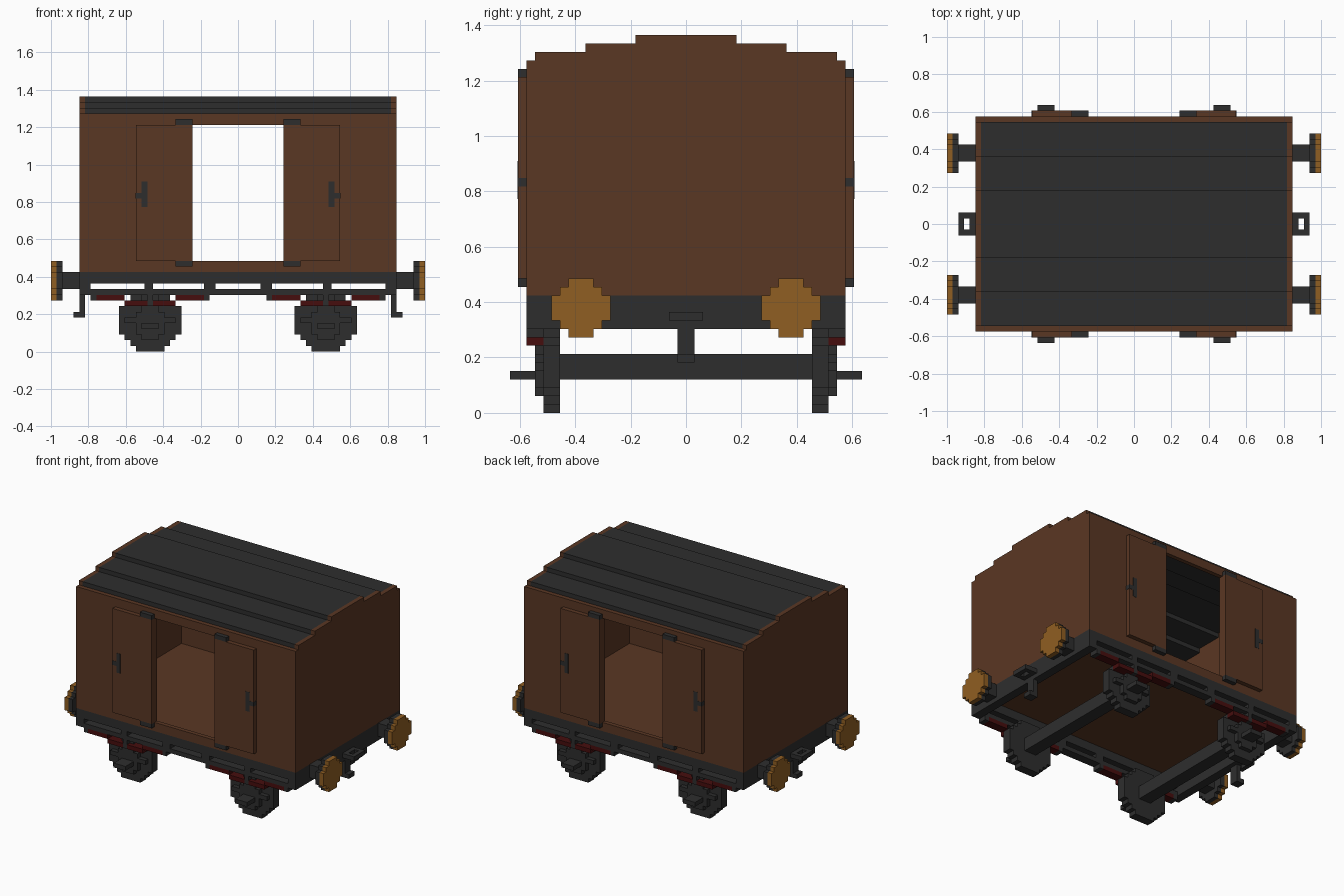
import bpy
import bmesh
from mathutils import Matrix

U = 2 / 66  # grid step: everything is built on this block size

if "Cube" in bpy.data.objects:
    bpy.data.objects.remove(bpy.data.objects["Cube"], do_unlink=True)


def material(name, rgb):
    m = bpy.data.materials.new(name)
    m.use_nodes = True
    m.diffuse_color = (*rgb, 1)
    bsdf = next(n for n in m.node_tree.nodes if n.type == "BSDF_PRINCIPLED")
    bsdf.inputs["Base Color"].default_value = (*rgb, 1)
    bsdf.inputs["Roughness"].default_value = 0.9
    return m


BROWN = material("wood brown", (0.102, 0.038, 0.017))
DARK = material("dark iron", (0.027, 0.027, 0.027))
ORANGE = material("buffer orange", (0.279, 0.112, 0.016))
RED = material("spring red", (0.061, 0.004, 0.004))


def blocks(name, mat, boxes, sx=1, sy=1):
    """One object from boxes ((x0, x1), (y0, y1), (z0, z1)) in grid steps."""
    bm = bmesh.new()
    for spans in boxes:
        (x0, x1), (y0, y1), (z0, z1) = spans
        size = Matrix.Diagonal((x1 - x0, y1 - y0, z1 - z0, 1))
        mid = (sx * (x0 + x1) / 2, sy * (y0 + y1) / 2, (z0 + z1) / 2)
        bmesh.ops.create_cube(bm, size=1, matrix=Matrix.Translation(mid) @ size)
    bmesh.ops.scale(bm, vec=(U, U, U), verts=bm.verts)
    me = bpy.data.meshes.new(name)
    bm.to_mesh(me)
    bm.free()
    me.materials.append(mat)
    ob = bpy.data.objects.new(name, me)
    bpy.context.collection.objects.link(ob)
    return ob


def around(c, r):
    return (c - r, c + r)


# Stepped roof: half width and top height of each tier
TIERS = [(18, 43), (12, 44), (6, 45)]
roof = []
for i, (w, top) in enumerate(TIERS):
    inner = TIERS[i + 1][0] - 1 if i < 2 else 0
    roof += [((-27, 27), (inner, w), (top - 1, top)),
             ((-27, 27), (-w, -inner), (top - 1, top))]
blocks("roof", DARK, roof)

# Floor
blocks("floor", BROWN, [((-27, 27), (-18, 18), (14, 15))])

for sx, end in ((1, "left"), (-1, "right")):
    # End walls rise to the roof outline
    blocks(end + "_end_wall", BROWN,
           [((27, 28), (-19, 19), (14, 42))] +
           [((27, 28), (-w, w), (top - 1, top)) for w, top in TIERS], sx)
    # End beam of the frame
    blocks(end + "_end_beam", DARK, [((26, 28), (-19, 19), (10, 14))], sx)
    # Coupling ring and hanging hook
    blocks(end + "_coupling_ring", DARK, [
        ((28, 31), (1, 2), (11, 12)), ((28, 31), (-2, -1), (11, 12)),
        ((28, 29), (-1, 1), (11, 12)), ((30, 31), (-1, 1), (11, 12))], sx)
    blocks(end + "_hook", DARK, [((27, 28), (-1, 1), (6, 10)),
                                 ((28, 29), (-1, 1), (6, 7))], sx)
    # Axle
    blocks(end + "_axle", DARK, [((14, 17), (-15, 15), (4, 7))], sx)

for sy, side in ((-1, "front"), (1, "back")):
    # Side wall around the doorway
    blocks(side + "_wall", BROWN, [
        ((-27, -8), (18, 19), (14, 42)), ((8, 27), (18, 19), (14, 42)),
        ((-8, 8), (18, 19), (14, 16)), ((-8, 8), (18, 19), (40, 42))], 1, sy)
    # Slotted side beam
    posts = [(-16.5, -15), (-6, -4), (4, 6), (15, 16.5)]
    blocks(side + "_side_beam", DARK,
           [((-26, 26), (17, 19), (12, 14)), ((-26, 26), (17, 19), (10, 11))] +
           [(p, (17, 19), (11, 12)) for p in posts], 1, sy)

    for sx, end in ((1, "left"), (-1, "right")):
        tag = f"{side}_{end}_"
        # Sliding door, guides and handle
        blocks(tag + "door", BROWN, [((8, 18), (19, 20), (16, 40))], sx, sy)
        blocks(tag + "door_guides", DARK, [((8, 11), (19, 20), (40, 41)),
                                           ((8, 11), (19, 20), (15, 16))], sx, sy)
        blocks(tag + "door_handle", DARK, [
            ((16, 17), (19.9, 20.05), (25.5, 30)),
            ((17, 18.05), (19, 20.05), (27, 28))], sx, sy)

        # Wheel, stepped disc with outer axle box
        c = 15.5
        disc = [(2.5, 5.5), (3.5, 4.5), (4.5, 3.5), (5.5, 2.5)]
        blocks(tag + "wheel", DARK,
               [(around(c, a), (15, 17), around(5.5, b)) for a, b in disc], sx, sy)
        blocks(tag + "axle_box", DARK, [
            (around(c, 1.5), (17, 18), (2, 10)),
            (around(c, 2.5), (17, 18), (3, 7)),
            (around(c, 4.5), (17, 18), (5, 6)),
            (around(c, 0.5), (17, 19), (8, 10)),
            (around(c, 1.5), (18, 21), (4, 5))], sx, sy)

        # Leaf spring and its end brackets
        spring, brackets = [], []
        for d in (-1, 1):
            def span(a, b):
                return tuple(sorted((c + d * a, c + d * b)))
            spring += [(span(4.5, 9.5), (17, 19), (9, 10)),
                       (span(0.5, 4.5), (17, 19), (8, 9))]
            brackets.append((span(9.5, 10.5), (17, 19), (9, 10)))
        blocks(tag + "spring", RED, spring, sx, sy)
        blocks(tag + "spring_brackets", DARK, brackets, sx, sy)

        # Buffer: square stalk, dark backing and coloured face
        b = 12.5
        pad = [(1.5, 3.5), (2.5, 2.5), (3.5, 1.5)]
        blocks(tag + "buffer_stalk", DARK,
               [((28, 31), around(b, 1.5), (11, 14))], sx, sy)
        for part, mat, x in (("backing", DARK, (31, 32)), ("face", ORANGE, (32, 33))):
            blocks(tag + "buffer_" + part, mat,
                   [(x, around(b, h), around(b, v)) for h, v in pad], sx, sy)
